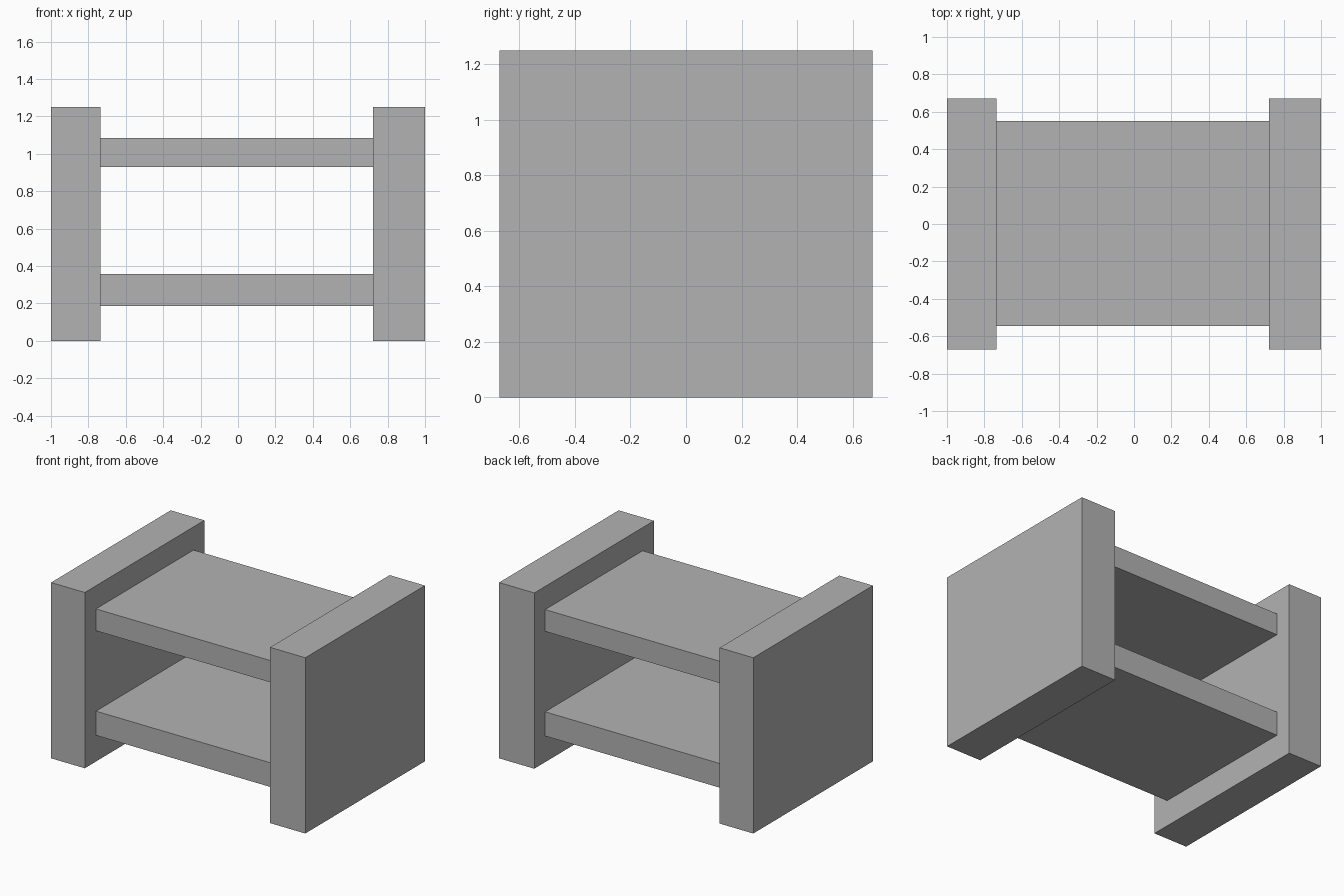
import bpy

cube = bpy.data.objects.get("Cube")
if cube:
    bpy.data.objects.remove(cube, do_unlink=True)

# Single flat grey finish
grey = bpy.data.materials.new("plain_grey")
grey.use_nodes = True
colour = (0.45, 0.45, 0.45, 1)
grey.diffuse_color = colour
for node in grey.node_tree.nodes:
    if node.type == 'BSDF_PRINCIPLED':
        node.inputs["Base Color"].default_value = colour


def board(name, low, high):
    """Flat-faced board spanning two opposite corners."""
    centre = [(a + b) / 2 for a, b in zip(low, high)]
    bpy.ops.mesh.primitive_cube_add(size=1, location=centre)
    obj = bpy.context.object
    obj.name = obj.data.name = name
    obj.scale = [b - a for a, b in zip(low, high)]
    bpy.ops.object.transform_apply(location=False, rotation=False, scale=True)
    obj.data.materials.append(grey)
    return obj


HEIGHT, HALF_DEPTH = 1.25, 0.672
INNER_RIGHT, INNER_LEFT = -0.735, 0.723

# Side panels standing on the floor
board("right_panel", (-1, -HALF_DEPTH, 0), (INNER_RIGHT, HALF_DEPTH, HEIGHT))
board("left_panel", (INNER_LEFT, -HALF_DEPTH, 0), (1, HALF_DEPTH, HEIGHT))

# Shelves set back between the panels
for name, bottom, top in (("lower_shelf", 0.186, 0.358),
                          ("upper_shelf", 0.93, 1.085)):
    board(name, (INNER_RIGHT, -0.546, bottom), (INNER_LEFT, 0.55, top))
